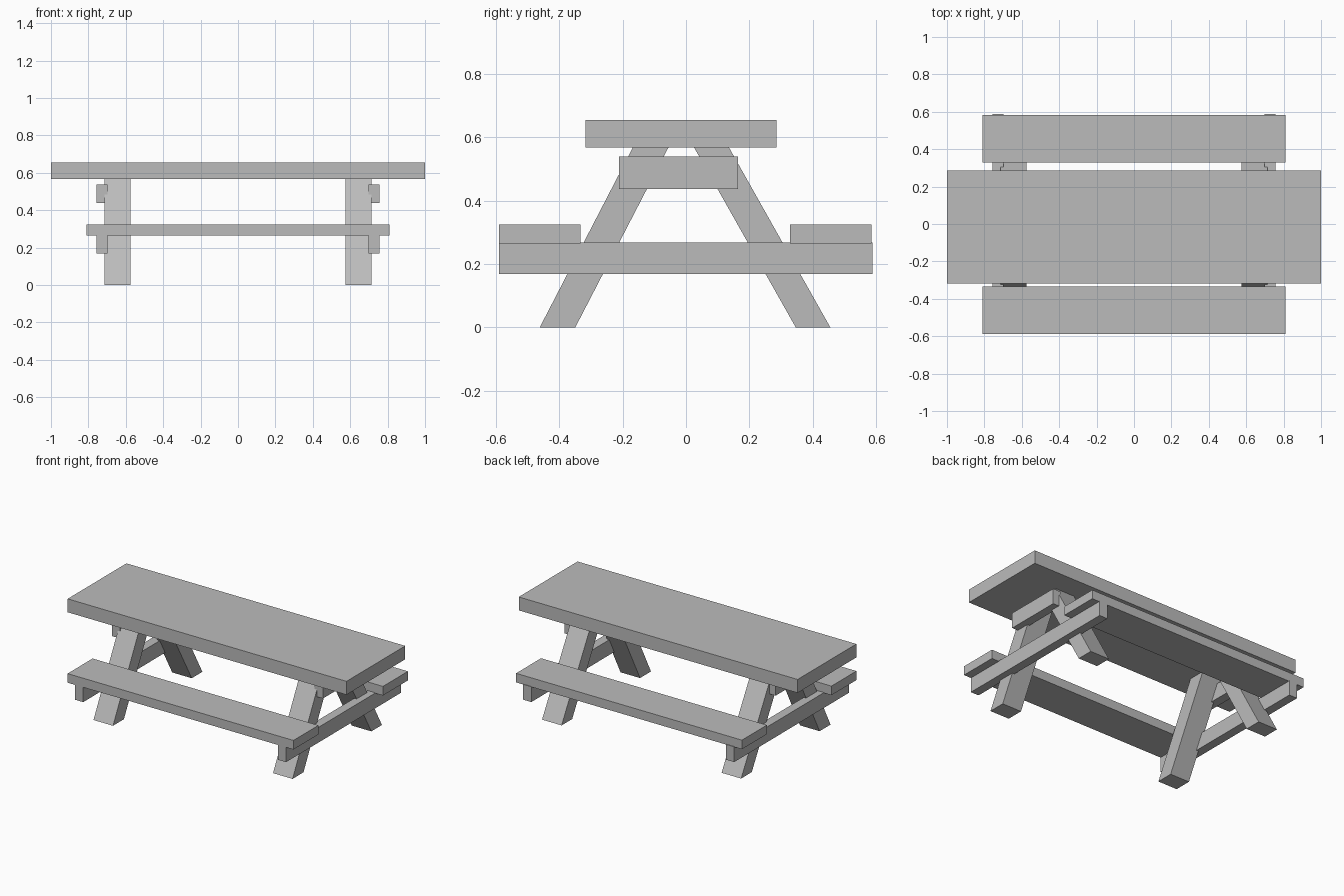
import bpy

if "Cube" in bpy.data.objects:
    bpy.data.objects.remove(bpy.data.objects["Cube"])

# Single wood-grey finish
grey = bpy.data.materials.new("plain grey")
grey.diffuse_color = (0.5, 0.5, 0.5, 1)
grey.use_nodes = True
grey.node_tree.nodes["Principled BSDF"].inputs["Base Color"].default_value = grey.diffuse_color


def prism(name, profile, x0, x1):
    """Extrude a (y, z) outline, anticlockwise seen from +x, along x."""
    n = len(profile)
    verts = [(x, y, z) for x in (x0, x1) for y, z in profile]
    faces = [tuple(reversed(range(n))), tuple(range(n, 2 * n))]
    faces += [(i, (i + 1) % n, n + (i + 1) % n, n + i) for i in range(n)]
    mesh = bpy.data.meshes.new(name)
    mesh.from_pydata(verts, [], faces)
    mesh.materials.append(grey)
    obj = bpy.data.objects.new(name, mesh)
    bpy.context.collection.objects.link(obj)
    return obj


def board(name, x0, x1, y0, y1, z0, z1):
    return prism(name, [(y0, z0), (y1, z0), (y1, z1), (y0, z1)], x0, x1)


# Table top and the two bench seats
board("table_top", -1, 1, -0.317, 0.285, 0.567, 0.654)
board("front_bench", -0.81, 0.81, -0.589, -0.333, 0.265, 0.324)
board("back_bench", -0.81, 0.81, 0.328, 0.584, 0.265, 0.324)

# Splayed leg outlines, cut level at the floor and under the top
front_leg = [(-0.461, 0), (-0.349, 0), (-0.055, 0.568), (-0.167, 0.568)]
back_leg = [(0.346, 0), (0.455, 0), (0.135, 0.568), (0.025, 0.568)]

# End frames: legs, bench support and upper cleat, mirrored left to right
for side, s in (("left", -1), ("right", 1)):
    leg_x = sorted((s * 0.574, s * 0.714))
    bar_x = sorted((s * 0.698, s * 0.757))
    prism(side + "_front_leg", front_leg, *leg_x)
    prism(side + "_back_leg", back_leg, *leg_x)
    board(side + "_bench_support", *bar_x, -0.589, 0.588, 0.169, 0.268)
    board(side + "_upper_cleat", *bar_x, -0.211, 0.164, 0.437, 0.538)
